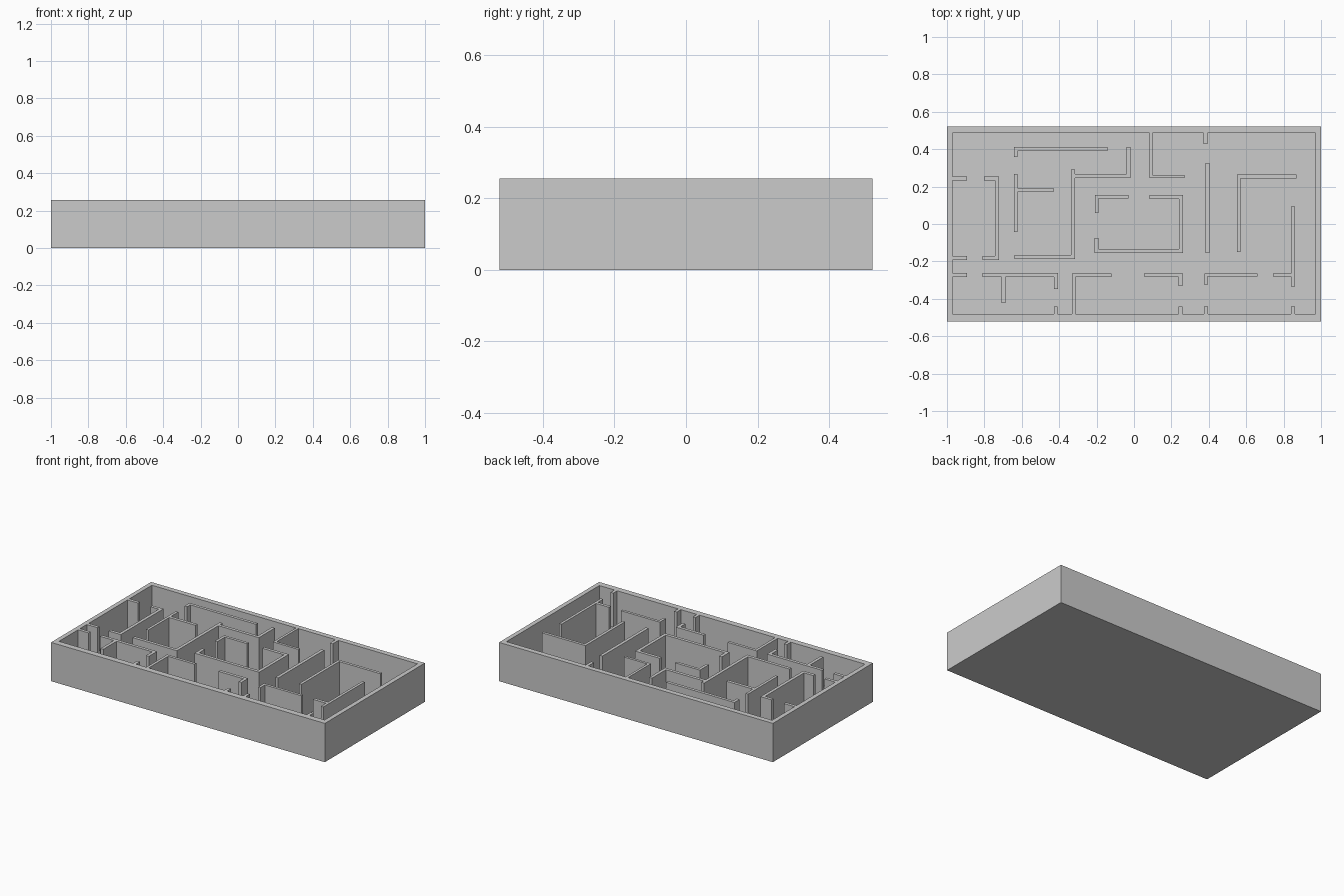
import bpy, bmesh
from mathutils import Vector

if "Cube" in bpy.data.objects:
    bpy.data.objects.remove(bpy.data.objects["Cube"])

HEIGHT, FLOOR, T = 0.256, 0.033, 0.021     # wall top, floor thickness, inner wall thickness
L, R, F, B = -0.97, 0.97, -0.482, 0.487    # inner faces of the outer walls


def finish(name, bm):
    bmesh.ops.recalc_face_normals(bm, faces=bm.faces)
    mesh = bpy.data.meshes.new(name)
    bm.to_mesh(mesh)
    bm.free()
    obj = bpy.data.objects.new(name, mesh)
    bpy.context.collection.objects.link(obj)


def wall(name, *path, t=T):
    """Mitred wall of even thickness along a centre line."""
    pts = [Vector(p) for p in path]
    dirs = [(b - a).normalized() for a, b in zip(pts, pts[1:])]
    norms = [Vector((-d.y, d.x)) for d in dirs]
    left, right = [], []
    for i, p in enumerate(pts):
        n0, n1 = norms[max(i - 1, 0)], norms[min(i, len(norms) - 1)]
        off = (n0 + n1) / (1 + n0.dot(n1)) * t / 2
        left.append(p + off)
        right.append(p - off)
    bm = bmesh.new()
    ring = [bm.verts.new((p.x, p.y, FLOOR)) for p in left + right[::-1]]
    face = bm.faces.new(ring)
    new = bmesh.ops.extrude_face_region(bm, geom=[face])["geom"]
    verts = [g for g in new if isinstance(g, bmesh.types.BMVert)]
    bmesh.ops.translate(bm, verts=verts, vec=(0, 0, HEIGHT - FLOOR))
    finish(name, bm)


# Floor and outer walls: one open tray
def rect(bm, x0, x1, y0, y1, z):
    return [bm.verts.new((x, y, z)) for x, y in ((x0, y0), (x1, y0), (x1, y1), (x0, y1))]


bm = bmesh.new()
rings = [rect(bm, -1, 1, -0.522, 0.522, 0), rect(bm, -1, 1, -0.522, 0.522, HEIGHT),
         rect(bm, L, R, F, B, HEIGHT), rect(bm, L, R, F, B, FLOOR)]
bm.faces.new(rings[0])
bm.faces.new(rings[-1])
for a, b in zip(rings, rings[1:]):
    for i in range(4):
        j = (i + 1) % 4
        bm.faces.new((a[i], a[j], b[j], b[i]))
finish("floor_and_outer_walls", bm)

# Left room
wall("left_room_wall", (-0.81, -0.182), (-0.732, -0.182), (-0.732, 0.243), (-0.802, 0.243))
for name, y in (("back", 0.243), ("front", -0.182), ("hall", -0.273)):
    wall(f"left_room_{name}_door_post", (L, y), (-0.893, y))

# Back middle room
wall("back_room_wall", (-0.632, 0.358), (-0.632, 0.401), (-0.142, 0.401), t=0.02)
wall("closet_wall", (-0.632, 0.267), (-0.632, -0.043), t=0.018)
wall("closet_partition", (-0.623, 0.182), (-0.43, 0.182))
wall("hall_corner_wall", (-0.64, -0.176), (-0.326, -0.176), (-0.326, 0.291))
wall("back_room_corner", (-0.315, 0.256), (-0.03, 0.256), (-0.03, 0.412))
wall("back_partition", (0.091, B), (0.091, 0.254), (0.27, 0.254), t=0.017)

# Centre room
wall("centre_room_back_left", (-0.2, 0.059), (-0.2, 0.145), (-0.029, 0.145), t=0.019)
wall("centre_room_wall", (0.083, 0.145), (0.252, 0.145), (0.252, -0.144),
     (-0.2, -0.144), (-0.2, -0.075))

# Right rooms
wall("right_divider", (0.392, 0.326), (0.392, -0.155))
wall("right_divider_post", (0.382, B), (0.382, 0.428))
wall("right_room_wall", (0.559, -0.15), (0.559, 0.254), (0.869, 0.254), t=0.019)
wall("far_right_wall", (0.85, 0.096), (0.85, -0.337), t=0.018)
wall("far_right_door_post", (0.746, -0.273), (0.841, -0.273))

# Front row of rooms
H = -0.273
wall("front_wall_right", (0.66, H), (0.385, H), (0.385, -0.326), t=0.018)
wall("front_wall_middle", (0.056, H), (0.248, H), (0.248, -0.332))
wall("front_wall_centre", (-0.12, H), (-0.323, H), (-0.323, F), t=0.019)
wall("front_wall_left", (-0.81, H), (-0.418, H), (-0.418, -0.348))
wall("front_left_partition", (-0.698, H - T / 2), (-0.698, -0.422))
for i, x in enumerate((-0.418, 0.248, 0.385, 0.85)):
    wall(f"front_door_post_{i + 1}", (x, F), (x, -0.441), t=0.02)
